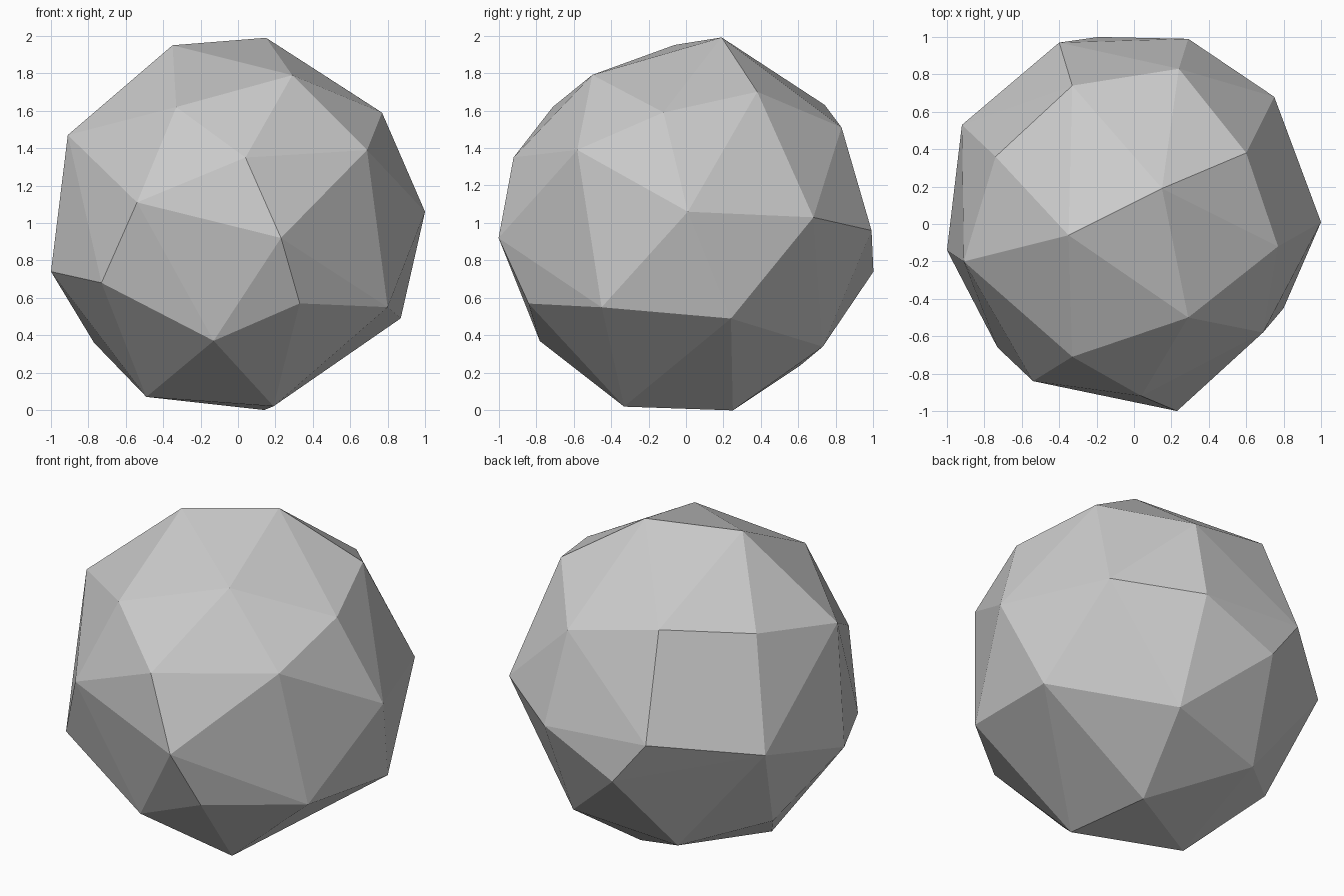
import bpy
import bmesh
from mathutils import Vector

# Remove the default object
default_object = bpy.data.objects.get("Cube")
if default_object is not None:
    bpy.data.objects.remove(default_object, do_unlink=True)


def make_material(name, colour):
    """Create one flat colour for both the viewport and a render."""
    material = bpy.data.materials.new(name)
    material.use_nodes = True
    material.diffuse_color = colour
    shader = next(node for node in material.node_tree.nodes
                  if node.type == "BSDF_PRINCIPLED")
    shader.inputs["Base Color"].default_value = colour
    return material


def make_faceted_solid(name, corners, centre, material):
    """Wrap a tight faceted skin around the corner points."""
    mesh = bpy.data.meshes.new(name)
    skin = bmesh.new()
    for corner in corners:
        skin.verts.new(centre + Vector(corner))
    bmesh.ops.convex_hull(skin, input=skin.verts)
    bmesh.ops.recalc_face_normals(skin, faces=skin.faces)
    for face in skin.faces:
        face.smooth = False
    skin.to_mesh(mesh)
    skin.free()
    mesh.materials.append(material)
    solid = bpy.data.objects.new(name, mesh)
    bpy.context.collection.objects.link(solid)
    return solid


# Corner points in bands, measured from the centre of the ball
crown = [(.15, .19, .99), (-.35, -.06, .95), (.29, -.5, .79), (.6, .38, .7)]
shoulder = [
    (-.33, -.71, .62), (.77, -.12, .59), (-.33, .74, .63),
    (.24, .83, .51), (-.74, .36, .57), (-.91, -.2, .47),
    (.69, -.58, .39), (.04, -.92, .35),
]
waist = [
    (-.54, -.84, .11), (.23, -1, -.08), (1, .01, .06),
    (.75, .68, .03), (.29, .99, -.04), (-.4, .97, .01),
    (-.92, .53, -.08), (-1, -.14, -.26), (-.19, 1, -.26),
    (-.73, -.66, -.32),
]
underside = [
    (.33, -.84, -.43), (.8, -.45, -.45), (.87, .24, -.51),
    (-.13, -.78, -.63), (-.77, .24, -.64), (.27, .73, -.66),
    (-.37, .61, -.76),
]
base = [(-.49, -.15, -.93), (.19, -.33, -.98), (.14, .25, -1)]

# Faceted ball
light_grey = make_material("light grey", (.6, .6, .6, 1))
make_faceted_solid("faceted_ball", crown + shoulder + waist + underside + base,
                   Vector((0, 0, 1)), light_grey)
